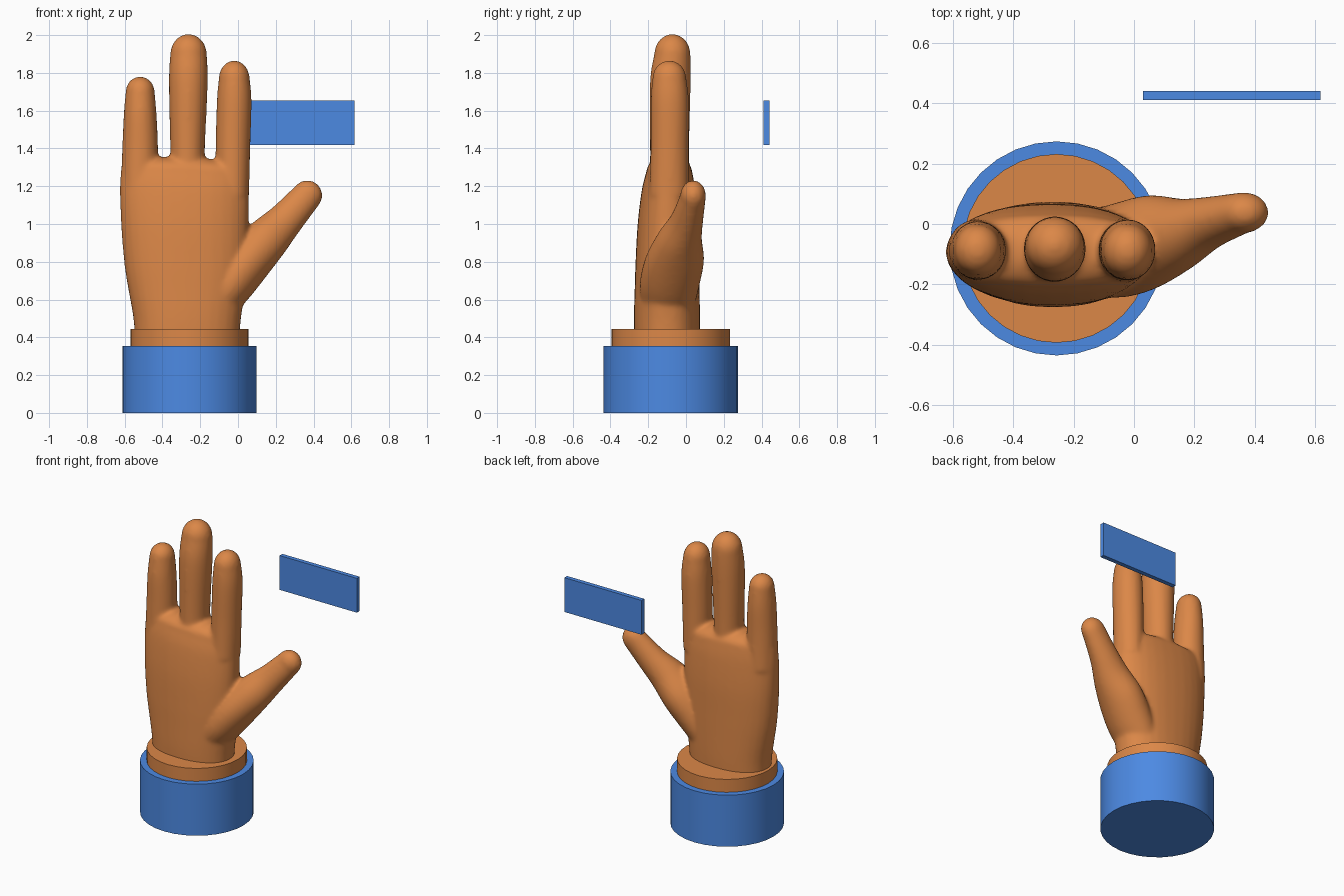
import bpy, bmesh, math
from mathutils import Vector

if "Cube" in bpy.data.objects:
    bpy.data.objects.remove(bpy.data.objects["Cube"])


def material(name, rgb):
    m = bpy.data.materials.new(name)
    m.diffuse_color = (*rgb, 1.0)
    m.use_nodes = True
    m.node_tree.nodes["Principled BSDF"].inputs["Base Color"].default_value = m.diffuse_color
    return m


SKIN = material("warm orange", (0.71, 0.243, 0.064))
BLUE = material("sleeve blue", (0.073, 0.253, 0.767))
SIDES = 32


def spline(rows, steps=6):
    """Smooth curve through rows of any width (Catmull-Rom)."""
    pts = [rows[0]] + rows + [rows[-1]]
    out = []
    for a, b, c, d in zip(pts, pts[1:], pts[2:], pts[3:]):
        for k in range(steps):
            t = k / steps
            out.append([0.5 * (2 * q + (r - p) * t + (2 * p - 5 * q + 4 * r - s) * t * t
                               + (3 * q - p - 3 * r + s) * t ** 3)
                        for p, q, r, s in zip(a, b, c, d)])
    return out + [list(rows[-1])]


def limb(bm, rows, cap, power=2.0, grow=0.004):
    """Loft ovals (x, y, z, half width, half depth) and close with a dome."""
    rows = spline(rows)
    rings = []
    for i, (x, y, z, w, d) in enumerate(rows):
        p, q = rows[max(i - 1, 0)], rows[min(i + 1, len(rows) - 1)]
        along = Vector((q[0] - p[0], 0, q[2] - p[2])).normalized()
        rings.append((Vector((x, y, z)), along, w + grow, d + grow))
    c, along, w, d = rings[-1]
    for k in range(1, 8):
        a = k / 8 * math.pi / 2
        rings.append((c + along * (cap * math.sin(a)), along,
                      w * math.cos(a), d * math.cos(a)))
    loops = []
    for p, t, w, d in rings:
        across = Vector((t.z, 0, -t.x))
        loop = []
        for k in range(SIDES):
            a = 2 * math.pi * k / SIDES
            u, v = (math.copysign(abs(f) ** (2 / power), f)
                    for f in (math.cos(a), math.sin(a)))
            loop.append(bm.verts.new(p + across * (u * w) + Vector((0, v * d, 0))))
        loops.append(loop)
    for lo, hi in zip(loops, loops[1:]):
        for k in range(SIDES):
            n = (k + 1) % SIDES
            bm.faces.new((lo[k], lo[n], hi[n], hi[k]))
    bm.faces.new(loops[0][::-1])
    tip = bm.verts.new(c + along * cap)
    for k in range(SIDES):
        bm.faces.new((loops[-1][k], loops[-1][(k + 1) % SIDES], tip))


# Hand: palm, three fingers and thumb, fused into one soft skin
bm = bmesh.new()
palm = [(0.36, -0.54, 0.00, -0.270, 0.068), (0.50, -0.55, 0.012, -0.272, 0.070),
        (0.65, -0.575, 0.035, -0.268, 0.068), (0.80, -0.598, 0.048, -0.263, 0.065),
        (1.00, -0.615, 0.053, -0.252, 0.060), (1.18, -0.621, 0.055, -0.230, 0.045),
        (1.28, -0.617, 0.057, -0.205, 0.028)]
limb(bm, [((a + b) / 2, (c + d) / 2, z, (b - a) / 2, (d - c) / 2)
          for z, a, b, c, d in palm], cap=0.075, power=2.25)
# little, middle and index fingers
limb(bm, [(-0.522, -0.088, 1.15, 0.094, 0.10), (-0.518, -0.088, 1.40, 0.091, 0.095),
          (-0.518, -0.087, 1.58, 0.083, 0.093), (-0.518, -0.085, 1.70, 0.073, 0.080)], 0.081)
limb(bm, [(-0.266, -0.087, 1.15, 0.085, 0.10), (-0.267, -0.087, 1.40, 0.088, 0.10),
          (-0.263, -0.083, 1.75, 0.099, 0.104), (-0.262, -0.072, 1.90, 0.093, 0.092)], 0.106)
limb(bm, [(-0.030, -0.090, 1.15, 0.084, 0.10), (-0.027, -0.087, 1.40, 0.088, 0.097),
          (-0.020, -0.086, 1.65, 0.088, 0.097), (-0.020, -0.088, 1.77, 0.078, 0.086)], 0.096)
# thumb
limb(bm, [(-0.12, -0.095, 0.58, 0.11, 0.14), (-0.04, -0.085, 0.69, 0.125, 0.155),
          (0.055, -0.060, 0.81, 0.125, 0.152), (0.160, -0.035, 0.925, 0.112, 0.115),
          (0.257, 0.005, 1.027, 0.091, 0.083), (0.365, 0.038, 1.150, 0.077, 0.064)], 0.083)
bmesh.ops.recalc_face_normals(bm, faces=bm.faces)
mesh = bpy.data.meshes.new("hand")
bm.to_mesh(mesh)
bm.free()
mesh.materials.append(SKIN)
hand = bpy.data.objects.new("hand", mesh)
bpy.context.collection.objects.link(hand)
fuse = hand.modifiers.new("fuse", 'REMESH')
fuse.mode = 'VOXEL'
fuse.voxel_size = 0.012
fuse.use_smooth_shade = True
soften = hand.modifiers.new("soften", 'SMOOTH')
soften.factor = 0.5
soften.iterations = 10


# Cuffs: skin-coloured inner cuff standing in the sleeve
def cuff(name, radius, z0, z1, mat):
    bpy.ops.mesh.primitive_cylinder_add(vertices=32, radius=radius, depth=z1 - z0,
                                        location=(-0.257, -0.081, (z0 + z1) / 2))
    ob = bpy.context.object
    ob.name = name
    ob.data.materials.append(mat)
    bpy.ops.object.shade_smooth_by_angle()


cuff("sleeve", 0.355, 0.0, 0.355, BLUE)
cuff("inner_cuff", 0.313, 0.30, 0.444, SKIN)

# Floating plate behind the hand
bpy.ops.mesh.primitive_cube_add(size=1, location=(0.324, 0.426, 1.535))
plate = bpy.context.object
plate.name = "floating_plate"
plate.scale = (0.588, 0.03, 0.236)
plate.data.materials.append(BLUE)
